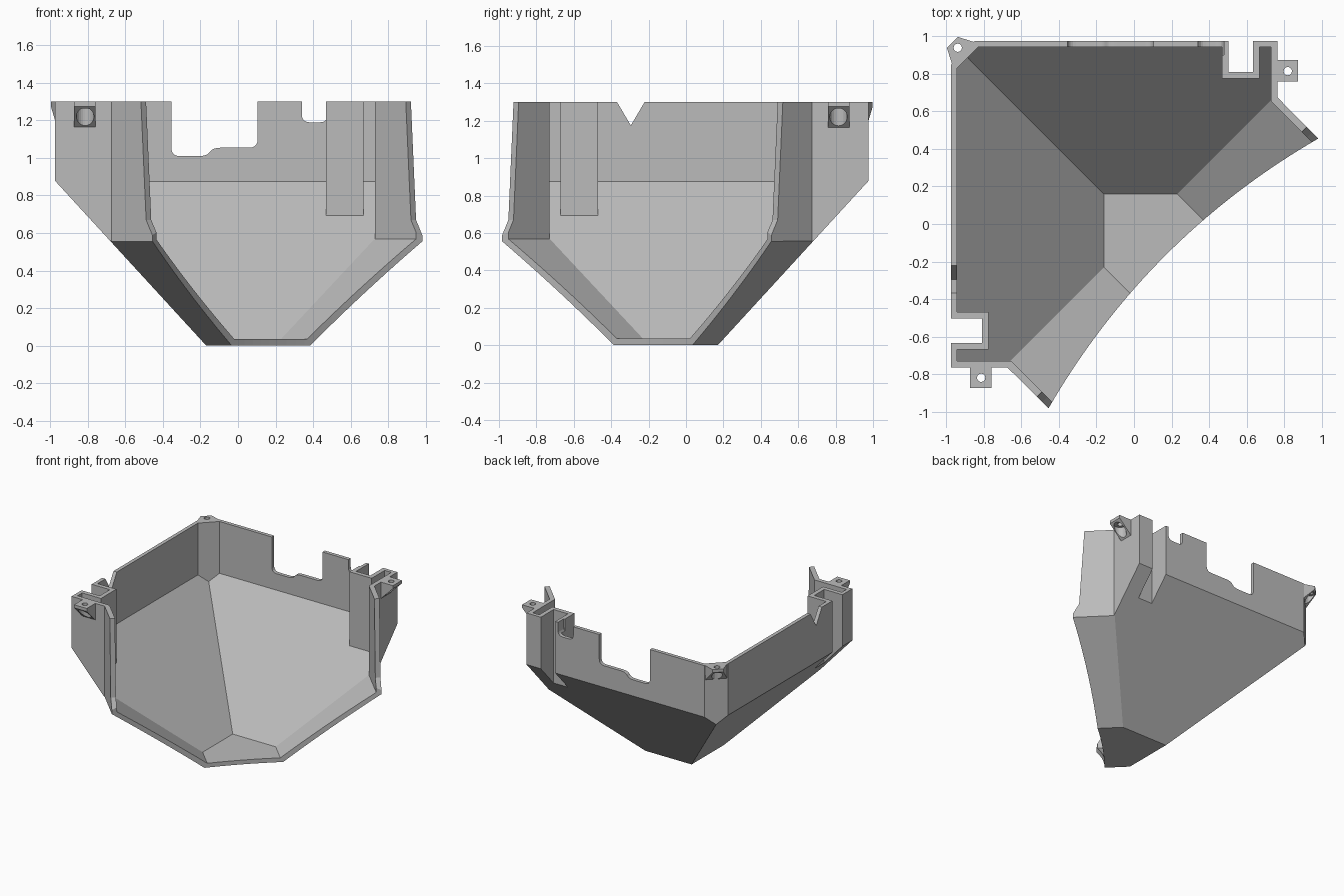
import bpy, bmesh, math
from mathutils import Vector

if "Cube" in bpy.data.objects:
    bpy.data.objects.remove(bpy.data.objects["Cube"])

TOP = 1.3
grey = bpy.data.materials.new("plain grey")
grey.diffuse_color = (0.5, 0.5, 0.5, 1)
grey.use_nodes = True
grey.node_tree.nodes["Principled BSDF"].inputs["Base Color"].default_value = grey.diffuse_color


def flip(p):
    """Mirror across the diagonal symmetry plane y = -x."""
    return (-p[1], -p[0], *p[2:])


def to_object(bm, name):
    bmesh.ops.recalc_face_normals(bm, faces=bm.faces)
    mesh = bpy.data.meshes.new(name)
    bm.to_mesh(mesh)
    bm.free()
    mesh.materials.append(grey)
    ob = bpy.data.objects.new(name, mesh)
    bpy.context.collection.objects.link(ob)
    return ob


def prism(points, direction):
    """Extrude a closed 3D outline along a direction."""
    bm = bmesh.new()
    face = bm.faces.new([bm.verts.new(p) for p in points])
    new = bmesh.ops.extrude_face_region(bm, geom=[face])["geom"]
    bmesh.ops.translate(bm, vec=direction, verts=[v for v in new if isinstance(v, bmesh.types.BMVert)])
    bmesh.ops.recalc_face_normals(bm, faces=bm.faces)
    return bm


def hull(points, name):
    bm = bmesh.new()
    for p in points:
        bm.verts.new(p)
    bmesh.ops.convex_hull(bm, input=bm.verts)
    bmesh.ops.dissolve_limit(bm, angle_limit=0.01, verts=bm.verts, edges=bm.edges)
    return to_object(bm, name)


def cylinder(x, y, z0, z1, r):
    pts = [(x + r * math.cos(a * math.tau / 24), y + r * math.sin(a * math.tau / 24), z0) for a in range(24)]
    return to_object(prism(pts, (0, 0, z1 - z0)), "cutter")


def cut(ob, *cutters):
    """Subtract the cutters for good, then remove them."""
    for c in cutters:
        m = ob.modifiers.new("cut", "BOOLEAN")
        m.operation, m.solver, m.object = "DIFFERENCE", "EXACT", c
    dg = bpy.context.evaluated_depsgraph_get()
    mesh = bpy.data.meshes.new_from_object(ob.evaluated_get(dg))
    ob.modifiers.clear()
    ob.data = mesh
    for c in cutters:
        bpy.data.objects.remove(c)


def rounded(points, r=0.045, n=5):
    """Round each corner of a closed 2D outline."""
    out = []
    for i, p in enumerate(points):
        p, a, b = Vector(p), Vector(points[i - 1]), Vector(points[(i + 1) % len(points)])
        s = p + (a - p).normalized() * min(r, (a - p).length * 0.48)
        e = p + (b - p).normalized() * min(r, (b - p).length * 0.48)
        for k in range(n + 1):
            t = k / n
            out.append(s * (1 - t) ** 2 + p * 2 * t * (1 - t) + e * t * t)
    return out


def funnel(half, arc, z0, z1, y0, x0, slope, name):
    """Straight-sided block whose underside is trimmed to four sloping faces."""
    plan = half + arc + [flip(p) for p in reversed(half)]
    bm = prism([(x, y, z0) for x, y in plan], (0, 0, z1 - z0))
    h = slope / 2
    planes = [((0, y0, z0), (0, slope, -1)), ((-y0, 0, z0), (-slope, 0, -1)),
              ((x0, y0, z0), (h, h, -1)), ((-y0, -x0, z0), (-h, -h, -1))]
    for co, no in planes:
        bmesh.ops.bisect_plane(bm, geom=bm.verts[:] + bm.edges[:] + bm.faces[:], dist=1e-6,
                               plane_co=co, plane_no=no, clear_outer=True)
        bmesh.ops.holes_fill(bm, edges=[e for e in bm.edges if e.is_boundary], sides=0)
    return to_object(bm, name)


# shell: outer block with a curved open side, minus the inner block
outer = [(-.85, .975), (.505, .975), (.505, .81), (.635, .81), (.635, .975),
         (.765, .975), (.765, .675)]
inner = [(-.83, .945), (.47, .945), (.47, .775), (.67, .775), (.67, .945),
         (.73, .945), (.73, .655), (1.33, .055)]
arc = []
for i in range(33):
    v = 1.018 * (1 - i / 16)
    u = .237 + .131 * v * v
    arc.append(((u + v) / math.sqrt(2), (v - u) / math.sqrt(2)))
shell = funnel(outer, arc, 0, TOP, .17, .25, 1.09, "shell")
cavity = funnel(inner, [], .035, 1.45, .16, .23, 1.07, "cavity")
cut(shell, cavity)

# leaning ends of the two diagonal walls
q = math.sqrt(0.5)
lean = [(.28, 1.4), (.286, 1.3), (.325, .67), (.38, .575), (.8, .575), (.8, 1.4)]
ends = to_object(prism([((u - 2) * q, (-2 - u) * q, z) for u, z in lean], (4 * q, 4 * q, 0)), "cutter")

# openings in the top edge of the back and left walls
wide = rounded([(-.355, 1.5), (-.355, 1.01), (-.165, 1.01), (-.135, 1.055), (.105, 1.055), (.105, 1.5)])
small = rounded([(.34, 1.5), (.34, 1.19), (.48, 1.19), (.48, 1.5)])
openings = [to_object(prism([(x, .9, z) for x, z in s], (0, .2, 0)), "cutter") for s in (wide, small)]
vee = to_object(prism([(-1.1, -.42, 1.387), (-1.1, -.295, 1.175), (-1.1, -.17, 1.387)], (.2, 0, 0)), "cutter")
cut(shell, ends, *openings, vee)

# screw tabs on both side pillars, hollow below the plate
tab = [(x, y, z) for y in (.76, .875) for x, z in ((.75, TOP), (.875, TOP), (.875, 1.275), (.765, 1.165), (.75, 1.165))]
for name, f in (("right_tab", lambda p: p), ("front_tab", flip)):
    ob = hull([f(p) for p in tab], name)
    cx, cy = f((.82, .815))
    cut(ob, cylinder(cx, cy, 1.1, 1.265, .047), cylinder(cx, cy, 1.2, 1.4, .022))

# corner ear on the back left chamfer
plate = [(-.965, .835), (-.998, .94), (-.94, .998), (-.835, .965)]
ear = [(x, y, z) for x, y in plate for z in (TOP, 1.275)] + [(-.965, .838, 1.165), (-.838, .965, 1.165)]
ob = hull(ear, "corner_ear")
cut(ob, cylinder(-.94, .94, 1.1, 1.265, .04), cylinder(-.94, .94, 1.2, 1.4, .022))
